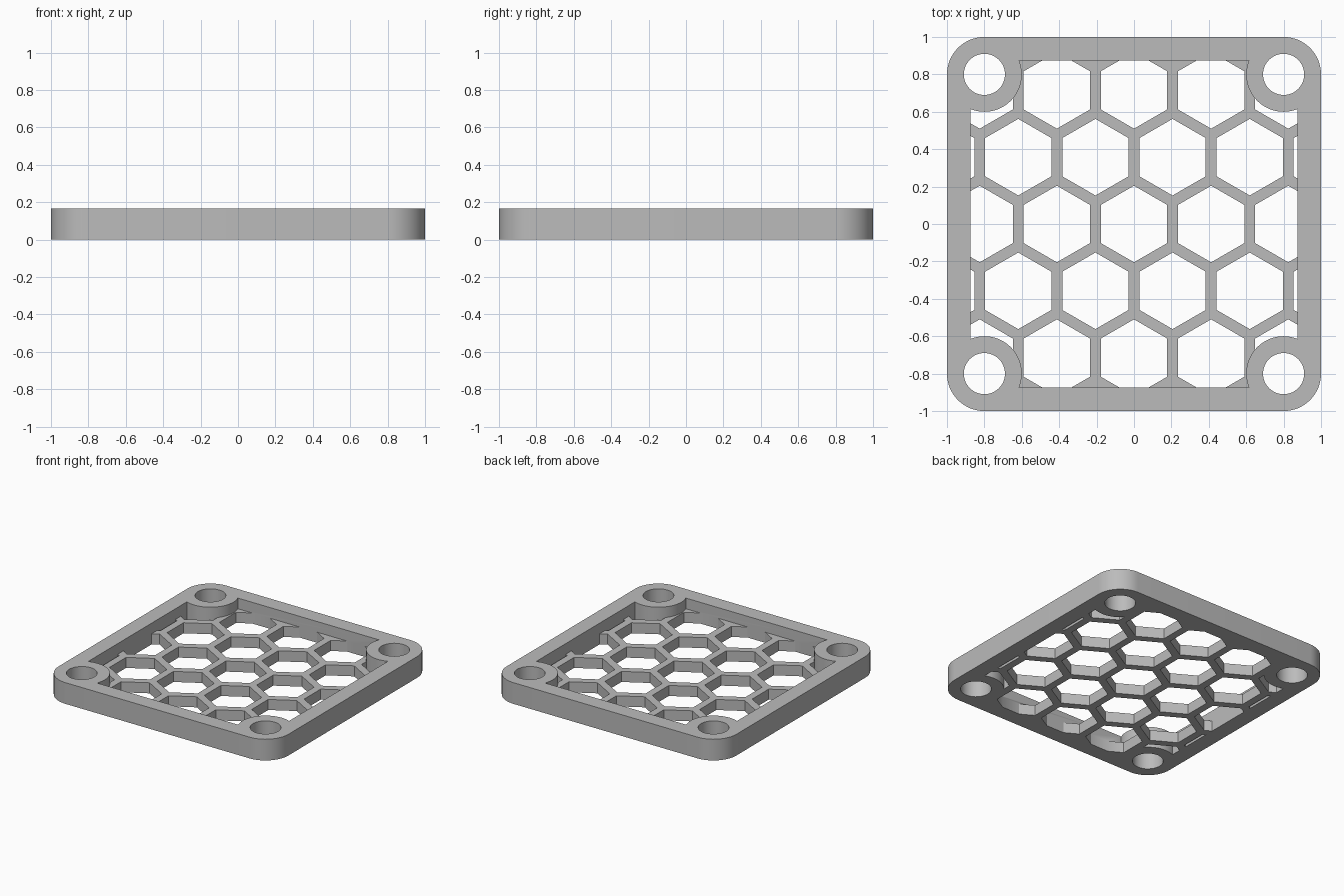
import bpy, bmesh, math
from mathutils import Vector

cube = bpy.data.objects.get("Cube")
if cube:
    bpy.data.objects.remove(cube, do_unlink=True)

HEIGHT = 0.167      # rim and corner bosses
MESH_H = 0.083      # honeycomb
INNER = 0.875       # half width of the opening
CORNER = 0.8        # boss centres
RADIUS = 0.2
HOLE = 0.11
PITCH = 0.4125      # cell spacing
WALL = 0.058        # honeycomb wall

grey = bpy.data.materials.new("Grey plastic")
grey.use_nodes = True
grey.diffuse_color = (0.5, 0.5, 0.5, 1)
grey.node_tree.nodes["Principled BSDF"].inputs["Base Color"].default_value = (0.5, 0.5, 0.5, 1)


def ring(cx, cy, r, n, start=0.0, sweep=math.tau, closed=False):
    steps = n - 1 if closed else n
    return [(cx + r * math.cos(start + sweep * i / steps),
             cy + r * math.sin(start + sweep * i / steps)) for i in range(n)]


def square(h):
    return [(-h, -h), (h, -h), (h, h), (-h, h)]


def prisms(name, outlines, z0, z1):
    """One object made of upright prisms, one for each outline."""
    bm = bmesh.new()
    for pts in outlines:
        face = bm.faces.new([bm.verts.new((x, y, z0)) for x, y in pts])
        out = bmesh.ops.extrude_face_region(bm, geom=[face])
        top = [v for v in out["geom"] if isinstance(v, bmesh.types.BMVert)]
        bmesh.ops.translate(bm, verts=top, vec=Vector((0, 0, z1 - z0)))
    bmesh.ops.recalc_face_normals(bm, faces=bm.faces)
    me = bpy.data.meshes.new(name)
    bm.to_mesh(me)
    bm.free()
    me.materials.append(grey)
    ob = bpy.data.objects.new(name, me)
    bpy.context.collection.objects.link(ob)
    return ob


def combine(target, tool, operation):
    """Apply a boolean and discard the tool."""
    mod = target.modifiers.new(operation.title(), 'BOOLEAN')
    mod.operation, mod.solver, mod.object = operation, 'EXACT', tool
    tool.hide_render = True
    bpy.ops.object.select_all(action='DESELECT')
    bpy.context.view_layer.objects.active = target
    target.select_set(True)
    bpy.ops.object.modifier_apply(modifier=mod.name)
    bpy.data.objects.remove(tool, do_unlink=True)


corners = [(CORNER * sx, CORNER * sy) for sx, sy in ((1, 1), (-1, 1), (-1, -1), (1, -1))]

# Rounded outer rim with a square opening
outline = []
for i, (cx, cy) in enumerate(corners):
    outline += ring(cx, cy, RADIUS, 17, i * math.pi / 2, math.pi / 2, closed=True)
frame = prisms("guard_frame", [outline], 0, HEIGHT)
combine(frame, prisms("opening", [square(INNER)], -0.1, HEIGHT + 0.1), 'DIFFERENCE')

# Honeycomb grille, lower than the rim
cells = []
for row in range(-2, 3):
    shift = PITCH / 2 if row % 2 else 0
    for col in range(-3, 4):
        cells.append(ring(col * PITCH + shift, row * PITCH * math.sqrt(3) / 2,
                          (PITCH - WALL) / math.sqrt(3), 6, math.pi / 6))
grille = prisms("honeycomb", [square(INNER + 0.02)], 0, MESH_H)
combine(grille, prisms("cells", cells, -0.1, 0.3), 'DIFFERENCE')
combine(frame, grille, 'UNION')

# Corner bosses with screw holes
for cx, cy in corners:
    combine(frame, prisms("boss", [ring(cx, cy, RADIUS, 64)], 0, HEIGHT), 'UNION')
holes = [ring(cx, cy, HOLE, 48) for cx, cy in corners]
combine(frame, prisms("screw_holes", holes, -0.1, 0.3), 'DIFFERENCE')

bpy.ops.object.shade_smooth_by_angle(angle=math.radians(30))
